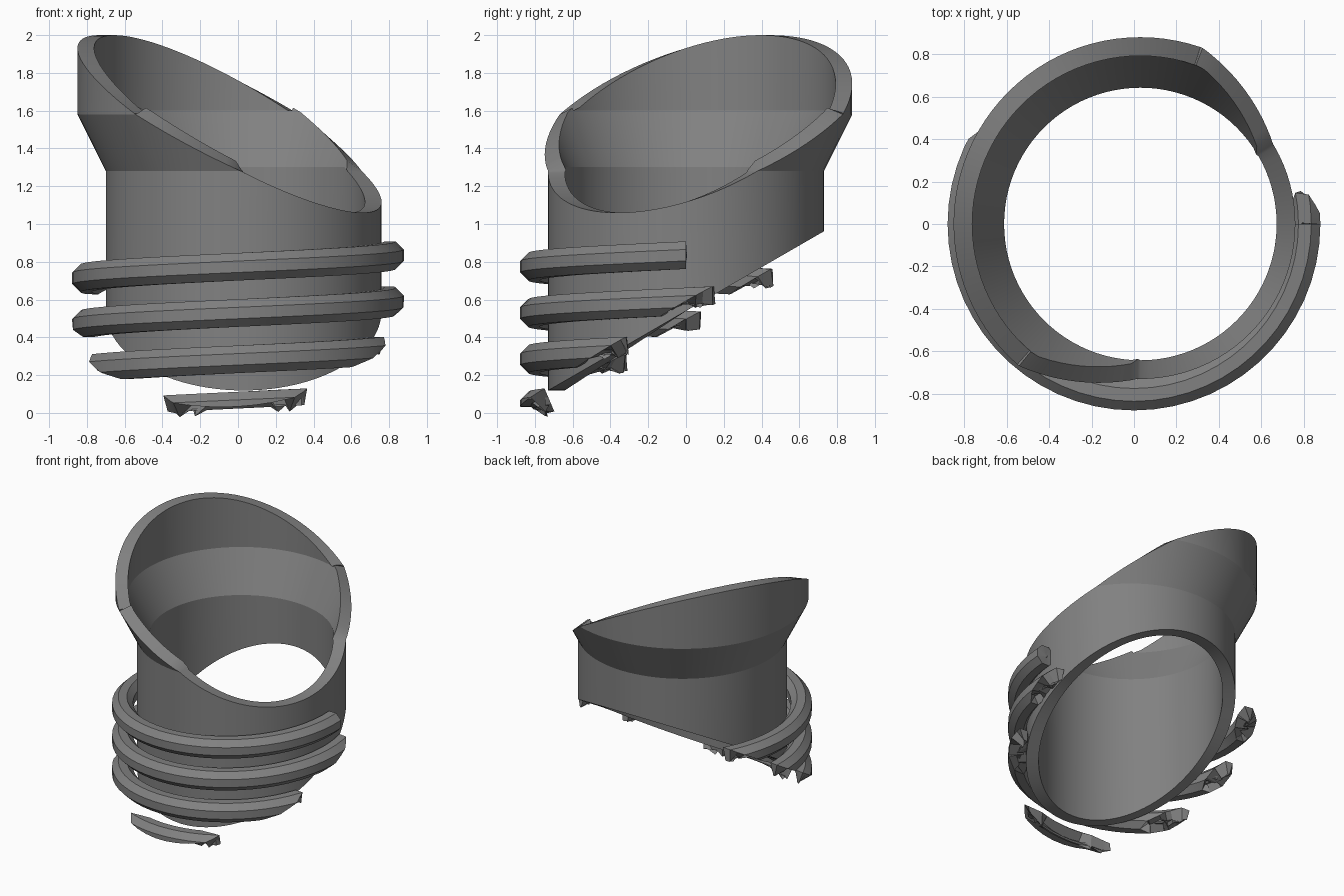
import bpy, bmesh, math
from mathutils import Vector

if "Cube" in bpy.data.objects:
    bpy.data.objects.remove(bpy.data.objects["Cube"])

CX = 0.03          # tube axis is slightly off the thread axis
SEG = 96

grey = bpy.data.materials.new("dark_grey")
grey.diffuse_color = (0.22, 0.22, 0.22, 1)
grey.use_nodes = True
grey.node_tree.nodes["Principled BSDF"].inputs["Base Color"].default_value = grey.diffuse_color


def finish(bm, name, thickness):
    """Turn the open shell into an object and thicken it inwards."""
    me = bpy.data.meshes.new(name)
    bm.to_mesh(me)
    bm.free()
    me.materials.append(grey)
    ob = bpy.data.objects.new(name, me)
    bpy.context.collection.objects.link(ob)
    bpy.ops.object.select_all(action='DESELECT')
    ob.select_set(True)
    bpy.context.view_layer.objects.active = ob
    mod = ob.modifiers.new("thickness", 'SOLIDIFY')
    mod.thickness = thickness
    mod.offset = -1
    mod.use_even_offset = True
    bpy.ops.object.modifier_apply(modifier=mod.name)
    bpy.ops.object.shade_smooth_by_angle(angle=math.radians(25))
    return ob


def cut(bm, co, normal):
    """Remove everything on the side the normal points to."""
    bmesh.ops.bisect_plane(
        bm, geom=bm.verts[:] + bm.edges[:] + bm.faces[:], dist=1e-5,
        plane_co=co, plane_no=Vector(normal).normalized(), clear_outer=True)
    bmesh.ops.remove_doubles(bm, verts=bm.verts[:], dist=0.002)


def skin(bm, rings):
    """Join consecutive closed rings of points with quads."""
    rings = [[bm.verts.new(p) for p in ring] for ring in rings]
    n = len(rings[0])
    for a, b in zip(rings, rings[1:]):
        for i in range(n):
            j = (i + 1) % n
            bm.faces.new((a[i], a[j], b[j], b[i]))


# Flared tube: revolved shell sliced at a slant at both ends
bm = bmesh.new()
turn = [2 * math.pi * i / SEG for i in range(SEG)]
skin(bm, [[(CX + r * math.cos(a), r * math.sin(a), z) for a in turn]
          for r, z in ((0.73, 0.0), (0.73, 1.28), (0.88, 1.58), (0.88, 2.3))])
slope, up = 0.584, math.radians(150)
cut(bm, (CX, 0, 1.486), (-slope * math.cos(up), -slope * math.sin(up), 1))
cut(bm, (CX, 0, 0.54), (0, 0.577, -1))
finish(bm, "flared_tube", 0.088)

# Screw thread: octagonal section swept down a helix, sliced by the lower slant
bm = bmesh.new()
rings = []
for k in range(0, 1216, 6):
    a = -math.radians(k)
    zc = 0.835 - 0.245 * k / 360
    ring = []
    for i in range(8):
        b = math.pi / 8 + i * math.pi / 4
        r = 0.805 + 0.079 * math.cos(b)
        ring.append((r * math.cos(a), r * math.sin(a), zc + 0.079 * math.sin(b)))
    rings.append(ring)
skin(bm, rings)
cut(bm, (0, 0, 0.54), (0.06, 0.577, -1))
finish(bm, "screw_thread", 0.088)
